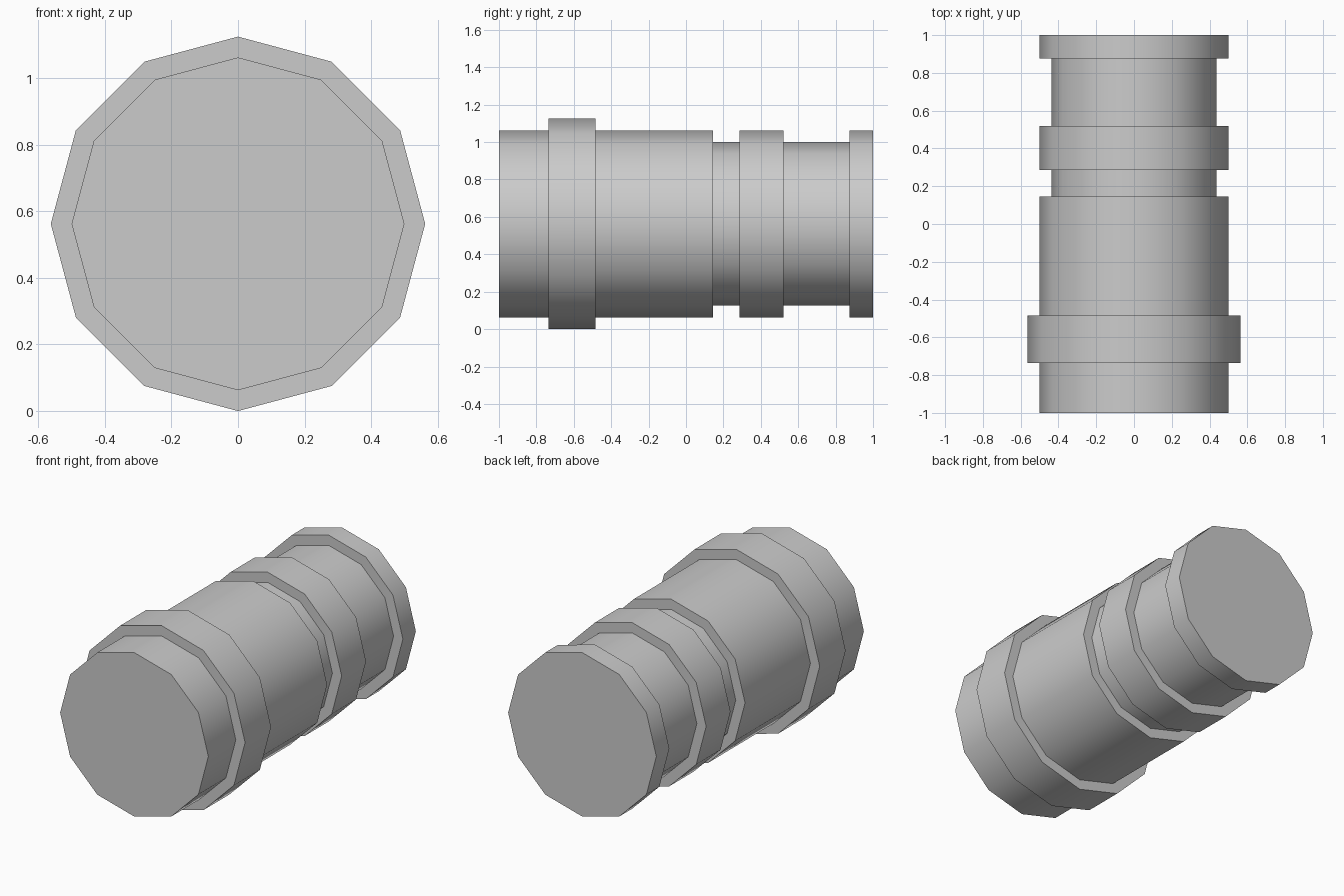
import bpy, bmesh, math

if "Cube" in bpy.data.objects:
    bpy.data.objects.remove(bpy.data.objects["Cube"])

SIDES = 12
R_SMALL, R_MID, R_BIG = 0.4375, 0.5, 0.5625

# Stepped profile: (end position along y, radius), starting at y = -1
START = -1.0
STEPS = [(-0.735, R_MID), (-0.485, R_BIG), (0.145, R_MID), (0.285, R_SMALL),
         (0.52, R_MID), (0.875, R_SMALL), (1.0, R_MID)]


def add_ring(bm, y, radius):
    """Twelve-sided ring around the y axis, corner pointing up."""
    return [bm.verts.new((radius * math.cos(2 * math.pi * i / SIDES), y,
                          R_BIG + radius * math.sin(2 * math.pi * i / SIDES)))
            for i in range(SIDES)]


# Solid stepped barrel
bm = bmesh.new()
rings = []
y = START
for end, radius in STEPS:
    rings += [add_ring(bm, y, radius), add_ring(bm, end, radius)]
    y = end
for a, b in zip(rings, rings[1:]):
    for i in range(SIDES):
        j = (i + 1) % SIDES
        bm.faces.new((a[i], a[j], b[j], b[i]))

# End caps
bm.faces.new(rings[0])
bm.faces.new(rings[-1])
bmesh.ops.recalc_face_normals(bm, faces=bm.faces)

mesh = bpy.data.meshes.new("stepped_barrel")
bm.to_mesh(mesh)
bm.free()
barrel = bpy.data.objects.new("stepped_barrel", mesh)
bpy.context.collection.objects.link(barrel)

# Smooth sides, sharp steps
bpy.context.view_layer.objects.active = barrel
barrel.select_set(True)
bpy.ops.object.shade_smooth_by_angle(angle=math.radians(40))
